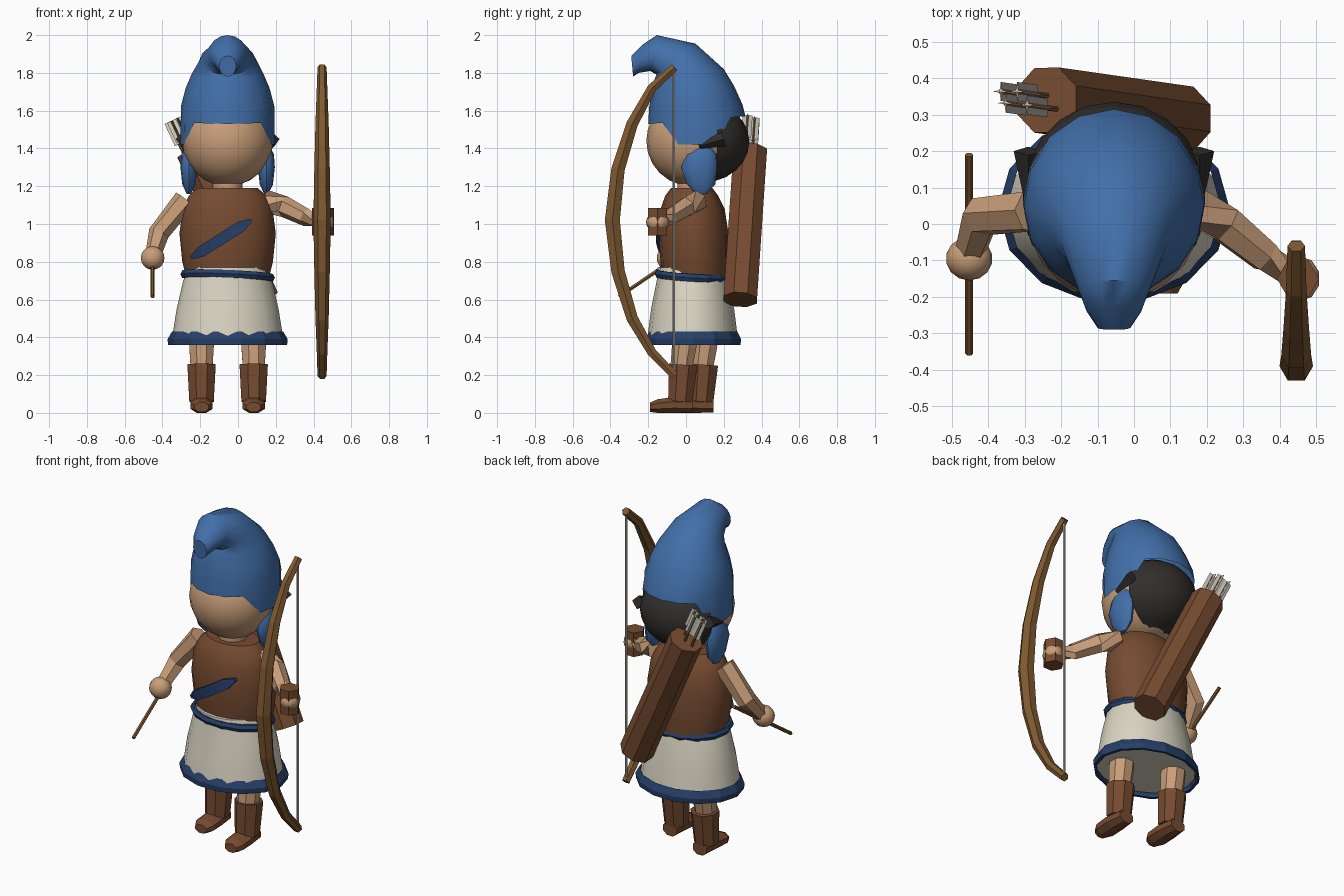
import bpy, bmesh, math
from mathutils import Vector

if "Cube" in bpy.data.objects:
    bpy.data.objects.remove(bpy.data.objects["Cube"])

CX = -0.055  # body centre line


def mat(name, c):
    m = bpy.data.materials.new(name)
    m.diffuse_color = (*c, 1)
    m.use_nodes = True
    m.node_tree.nodes["Principled BSDF"].inputs["Base Color"].default_value = m.diffuse_color
    return m


SKIN = mat("skin", (.58, .34, .19))
LEATHER = mat("leather", (.18, .07, .03))
BLUE = mat("blue", (.055, .16, .40))
NAVY = mat("navy", (.02, .05, .14))
CREAM = mat("cream", (.70, .66, .54))
DARK = mat("dark", (.03, .028, .025))
WOOD = mat("wood", (.21, .10, .03))
CORD = mat("cord", (.45, .44, .41))


def finish(name, bm, m, smooth=None):
    bmesh.ops.recalc_face_normals(bm, faces=bm.faces)
    me = bpy.data.meshes.new(name)
    bm.to_mesh(me)
    bm.free()
    ob = bpy.data.objects.new(name, me)
    bpy.context.collection.objects.link(ob)
    me.materials.append(m)
    if smooth:
        bpy.ops.object.select_all(action='DESELECT')
        ob.select_set(True)
        bpy.context.view_layer.objects.active = ob
        bpy.ops.object.shade_smooth_by_angle(angle=math.radians(smooth))
    return ob


def loft(name, rings, n, m, smooth=None, caps=(True, True), phase=0, edit=None):
    """Skin elliptical rings given as (centre, axis u, axis v)."""
    bm = bmesh.new()
    loops = []
    for c, u, v in rings:
        c, u, v = Vector(c), Vector(u), Vector(v)
        ts = [2 * math.pi * (i + phase) / n for i in range(n)]
        loops.append([bm.verts.new(c + u * math.cos(t) + v * math.sin(t)) for t in ts])
    for a, b in zip(loops, loops[1:]):
        for i in range(n):
            bm.faces.new((a[i], a[(i + 1) % n], b[(i + 1) % n], b[i]))
    if caps[0]:
        bm.faces.new(loops[0])
    if caps[1]:
        bm.faces.new(loops[-1])
    if edit:
        edit(loops)
    return finish(name, bm, m, smooth)


def stack(name, rows, n, m, x=CX, **kw):
    """Upright loft from rows of (z, centre y, radius x, radius y)."""
    return loft(name, [((x, y, z), (rx, 0, 0), (0, ry, 0)) for z, y, rx, ry in rows], n, m, **kw)


def tube(name, pts, radii, n, m, smooth=None, phase=0):
    pts = [Vector(p) for p in pts]
    rings = []
    for i, p in enumerate(pts):
        d = (pts[min(i + 1, len(pts) - 1)] - pts[max(i - 1, 0)]).normalized()
        ref = Vector((1, 0, 0)) if abs(d.x) < .8 else Vector((0, 0, 1))
        u = (ref - d * ref.dot(d)).normalized()
        rings.append((p, u * radii[i], d.cross(u) * radii[i]))
    return loft(name, rings, n, m, smooth, phase=phase)


def ball(name, c, r, m, seg=20, ring=12, keep=None):
    bm = bmesh.new()
    bmesh.ops.create_uvsphere(bm, u_segments=seg, v_segments=ring, radius=1)
    for v in bm.verts:
        v.co = Vector((c[i] + v.co[i] * r[i] for i in range(3)))
    if keep:
        bmesh.ops.delete(bm, geom=[v for v in bm.verts if not keep(v.co)], context='VERTS')
    return finish(name, bm, m, 40)


# Head, neck and hair
ball("head", (CX, .03, 1.44), (.24, .24, .24), SKIN)
stack("neck", [(1.14, .03, .08, .08), (1.24, .03, .08, .08)], 10, SKIN, smooth=40)
ball("hair", (CX, .09, 1.435), (.247, .245, .215), DARK, keep=lambda p: p.y > .1)
for s in (-1, 1):
    tube("hair_lock", [(CX + s * .235, .20, 1.45), (CX + s * .235, .07, 1.41)], [.04, .012], 4, DARK)
    # Teardrop ear flaps
    stack("ear_flap", [(1.16, .08, .012, .03), (1.21, .08, .035, .075), (1.30, .07, .045, .095),
                       (1.37, .08, .04, .08), (1.42, .08, .015, .04)], 12, BLUE, x=CX + s * .205, smooth=45)

# Hood: each ring is front (y, z), back (y, z), half width
hood = [((-.20, 1.53), (.315, 1.57), .25), ((-.195, 1.62), (.30, 1.63), .247),
        ((-.18, 1.71), (.255, 1.73), .222), ((-.165, 1.77), (.20, 1.82), .19),
        ((-.155, 1.79), (.05, 1.955), .145), ((-.19, 1.81), (-.155, 2.0), .10),
        ((-.25, 1.80), (-.23, 1.95), .075), ((-.28, 1.78), (-.29, 1.89), .045)]


def drop_sides(loops):
    for v in loops[0]:
        if abs(v.co.x - CX) > .2:
            v.co.z = 1.42


loft("hood", [((CX, (f[0] + b[0]) / 2, (f[1] + b[1]) / 2), (0, (f[0] - b[0]) / 2, (f[1] - b[1]) / 2), (w, 0, 0))
              for f, b, w in hood], 16, BLUE, 45, caps=(False, True), edit=drop_sides)

# Tunic, skirt and trims
stack("tunic", [(.70, .05, .215, .17), (.80, .045, .24, .18), (.95, .04, .255, .185), (1.08, .035, .238, .17),
                (1.15, .03, .205, .14), (1.19, .03, .16, .11)], 16, LEATHER, smooth=40)
stack("skirt", [(.39, .035, .295, .24), (.55, .035, .27, .22), (.70, .035, .235, .19), (.77, .03, .205, .18)],
      16, CREAM, smooth=40)
stack("hem_trim", [(.36, .04, .295, .24), (.36, .04, .315, .255), (.39, .04, .318, .258), (.43, .04, .295, .238)],
      14, NAVY, caps=(False, False))
loft("belt", [((CX, .03, z), (r, 0, -.01), (0, r - .05, -.012)) for z, r in
              ((.705, .225), (.705, .24), (.725, .25), (.745, .24), (.745, .225))], 14, NAVY, caps=(False, False))

# Diagonal sash across the chest
sash = []
for i in range(7):
    t = i / 6
    x = -.25 + .32 * t
    y = .04 - .185 * math.sqrt(1 - ((x - CX) / .258) ** 2)
    w = .012 if i in (0, 6) else .042
    sash.append(((x, y, .82 + .20 * t), (-.53 * w, 0, .85 * w), (0, .02, 0)))
loft("sash", sash, 4, NAVY, phase=.5)

# Legs and boots, one foot stepping forward
for s, y in ((1, -.03), (-1, .08)):
    x = CX + s * .138
    tube("leg", [(x, y + .03, .46), (x, y + .02, .35), (x, y, .20)], [.07, .07, .06], 8, SKIN, phase=.5)
    tube("boot_shaft", [(x, y, .06), (x, y + .015, .255)], [.07, .081], 8, LEATHER, phase=.5)
    loft("boot_foot", [((x, y + dy, z), (w, 0, 0), (0, 0, h)) for dy, z, w, h in
                       ((.065, .04, .05, .042), (-.04, .042, .064, .045), (-.12, .036, .064, .039),
                        (-.16, .03, .04, .027))], 8, LEATHER, phase=.5)

# Arms and hands
tube("bow_arm", [(.15, .06, 1.12), (.25, .0, 1.09), (.36, -.09, 1.035), (.45, -.15, 1.01)],
     [.06, .056, .047, .04], 6, SKIN)
ball("bow_hand", (.455, -.15, 1.01), (.055, .062, .052), SKIN, 10, 8)
tube("grip", [(.45, -.15, .94), (.45, -.15, 1.085)], [.058, .058], 6, LEATHER)
tube("draw_arm", [(-.28, .035, 1.13), (-.42, .02, .95), (-.45, -.08, .83)], [.06, .056, .042], 6, SKIN)
ball("draw_hand", (-.452, -.095, .82), (.064, .06, .062), SKIN, 14, 10)
tube("held_shaft", [(-.452, -.355, .615), (-.452, .19, .985)], [.011, .011], 6, WOOD)

# Bow and string
bow = [(-.06, 1.83), (-.18, 1.72), (-.285, 1.53), (-.36, 1.29), (-.39, 1.02),
       (-.36, .75), (-.285, .50), (-.18, .32), (-.06, .195)]
tube("bow", [(.445, y, z) for y, z in bow], [.024, .028, .035, .041, .046, .041, .035, .028, .024], 6, WOOD)
tube("bowstring", [(.445, -.065, .2), (.445, -.065, 1.81)], [.007, .007], 6, CORD)

# Quiver with fletched arrows
low, top = Vector((.13, .287, .60)), Vector((-.24, .34, 1.39))
axis = (top - low).normalized()
tube("quiver", [low, top], [.096, .096], 8, LEATHER, phase=.5)
side = Vector((.9, 0, .43))
for dx, dy in ((-.035, -.02), (.03, -.025), (0, .012), (-.05, .012)):
    p = top + side * dx + Vector((0, dy, 0))
    tube("arrow_shaft", [p - axis * .02, p + axis * .19], [.008, .008], 6, WOOD)
    for u, v in ((side, Vector((0, 1, 0))), (Vector((0, 1, 0)), side)):
        loft("fletching", [(p + axis * h, u * .026, v * .004) for h in (.06, .19)], 4, CORD if u.y else CREAM)
